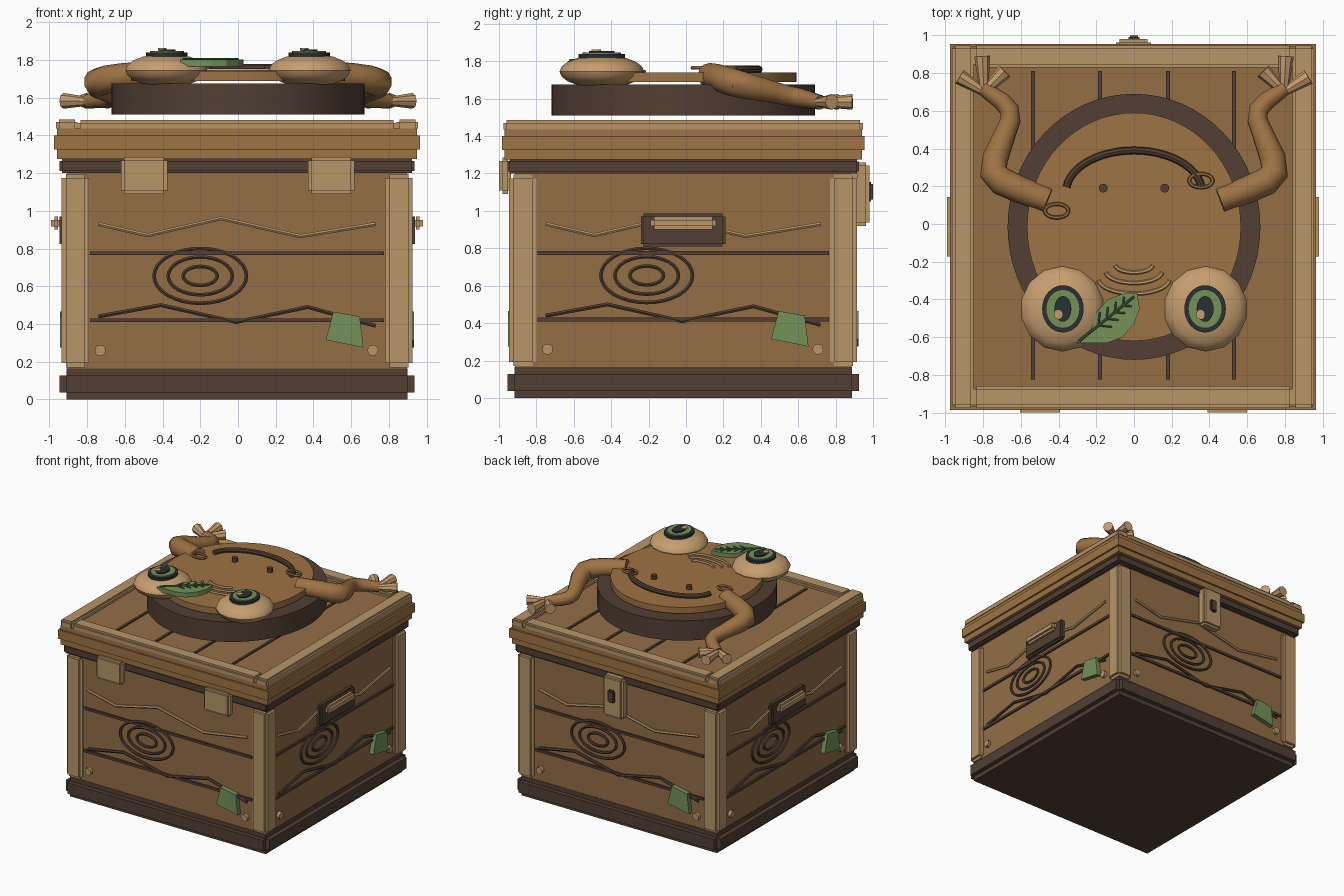
import bpy, bmesh
from math import sin, cos, pi
from mathutils import Matrix, Vector

if "Cube" in bpy.data.objects:
    bpy.data.objects.remove(bpy.data.objects["Cube"], do_unlink=True)


def material(name, hexa):
    rgb = [int(hexa[i:i + 2], 16) / 255 for i in (0, 2, 4)]
    col = [c / 12.92 if c < 0.04 else ((c + 0.055) / 1.055) ** 2.4 for c in rgb] + [1]
    m = bpy.data.materials.new(name)
    m.use_nodes = True
    m.diffuse_color = col
    m.node_tree.nodes["Principled BSDF"].inputs["Base Color"].default_value = col
    return m


PANEL = material("panel brown", "936e46")
BAND = material("warm brown", "9e7344")
TRIM = material("light trim", "b89569")
DARK = material("dark wood", "523f33")
SKIN = material("pale tan", "c69e6f")
GREEN = material("leaf green", "749159")
VEIN = material("vein green", "47633b")
BLACK = material("eye black", "283034")

C = Vector((-0.005, -0.015, 0))
CENTRE = Matrix.Translation(C)


def add(name, me, mat, smooth=False, matrix=None):
    me.materials.clear()
    me.materials.append(mat)
    if smooth:
        me.shade_smooth()
        me.set_sharp_from_angle(angle=0.7)
    ob = bpy.data.objects.new(name, me)
    bpy.context.collection.objects.link(ob)
    if matrix:
        ob.matrix_world = matrix
    return ob


def from_bm(name, bm, mat, smooth=False, matrix=None):
    bmesh.ops.recalc_face_normals(bm, faces=bm.faces)
    me = bpy.data.meshes.new(name)
    bm.to_mesh(me)
    bm.free()
    return add(name, me, mat, smooth, matrix)


def box(name, lo, hi, mat, notch=0.0, matrix=CENTRE):
    """Box with notched edges: three crossing blocks, each full along one axis."""
    lo, hi = Vector(lo), Vector(hi)
    bm = bmesh.new()
    for axis in range(3 if notch else 1):
        size = hi - lo
        for j in range(3):
            if notch and j != axis:
                size[j] -= 2 * notch
        bmesh.ops.create_cube(bm, size=1, matrix=Matrix.Translation((lo + hi) / 2)
                              @ Matrix.Diagonal((*size, 1)))
    return from_bm(name, bm, mat, False, matrix)


def disc(name, x, y, z0, z1, rx, ry, mat, sides=48):
    bm = bmesh.new()
    bmesh.ops.create_cone(bm, cap_ends=True, segments=sides, radius1=1, radius2=1, depth=1,
                          matrix=Matrix.Translation((x, y, (z0 + z1) / 2))
                          @ Matrix.Diagonal((rx, ry, z1 - z0, 1)))
    return from_bm(name, bm, mat, True)


def prism(name, pts, push, mat, matrix=None):
    bm = bmesh.new()
    face = bm.faces.new([bm.verts.new(p) for p in pts])
    new = bmesh.ops.extrude_face_region(bm, geom=[face], use_keep_orig=True)["geom"]
    bmesh.ops.translate(bm, vec=push, verts=[v for v in new if isinstance(v, bmesh.types.BMVert)])
    return from_bm(name, bm, mat, False, matrix)


def tube(name, pts, radius, mat, matrix=None, radii=None, cyclic=False, res=1):
    cu = bpy.data.curves.new(name, "CURVE")
    cu.dimensions = "3D"
    cu.bevel_depth = radius
    cu.bevel_resolution = res
    cu.use_fill_caps = True
    sp = cu.splines.new("POLY")
    sp.points.add(len(pts) - 1)
    for i, p in enumerate(pts):
        sp.points[i].co = (*p, 1)
        sp.points[i].radius = radii[i] if radii else 1
    sp.use_cyclic_u = cyclic
    tmp = bpy.data.objects.new(name + "_path", cu)
    me = bpy.data.meshes.new_from_object(tmp)
    bpy.data.objects.remove(tmp)
    bpy.data.curves.remove(cu)
    return add(name, me, mat, True, matrix)


def ellipse(cx, cy, rx, ry, a0=0.0, a1=2 * pi, n=32):
    return [(cx + rx * cos(a0 + (a1 - a0) * i / n), cy + ry * sin(a0 + (a1 - a0) * i / n))
            for i in range(n + (a1 - a0 < 6))]


# Crate body, base, collar and lid slab
box("base", (-.94, -.94, 0), (.94, .94, .165), DARK, .037)
box("body", (-.9, -.9, .05), (.9, .9, 1.25), PANEL)
box("collar", (-.94, -.94, 1.2), (.94, .94, 1.275), DARK, .012)
box("lid_band", (-.97, -.97, 1.325), (.97, .97, 1.4), BAND)
box("lid_slab", (-.955, -.955, 1.275), (.955, .955, 1.435), BAND)
box("lid_panel", (-.87, -.87, 1.4), (.87, .87, 1.45), PANEL)

# Four matching sides
F = -.905
for k, side in enumerate(("front", "left", "back", "right")):
    M = CENTRE @ Matrix.Rotation(k * pi / 2, 4, "Z")
    box(side + "_post", (-.93, -.93, .17), (-.785, -.785, 1.195), TRIM, .022, M)
    for z in (.42, .775):
        box(side + "_groove", (-.78, F - .01, z - .01), (.78, F + .02, z + .01), DARK, 0, M)
    wave = [(-.735, .93), (-.475, .87), (-.085, .96), (.335, .865), (.735, .93)]
    tube(side + "_light_wave", [(x, F, z) for x, z in wave], .012, TRIM, M)
    wave = [(-.735, .44), (-.405, .5), (-.005, .41), (.375, .49), (.735, .39)]
    tube(side + "_dark_wave", [(x, F, z) for x, z in wave], .012, DARK, M)
    for rx, rz in ((.245, .145), (.17, .1), (.09, .05)):
        tube(side + "_grain_ring", [(x, F, z) for x, z in ellipse(-.195, .655, rx, rz)],
             .011, DARK, M, cyclic=True)
    leaf = [(.51, .465), (.65, .44), (.67, .275), (.47, .315)]
    prism(side + "_leaf", [(x, -.9, z) for x, z in leaf], (0, -.038, 0), GREEN, M)
    for x in (-.725, .72):
        bm = bmesh.new()
        bmesh.ops.create_cone(bm, cap_ends=True, segments=12, radius1=.029, radius2=.029, depth=.04,
                              matrix=Matrix.Translation((x, F, .26)) @ Matrix.Rotation(pi / 2, 4, "X"))
        from_bm(side + "_rivet", bm, TRIM, True, M)

# Lid rim and plank grooves
for s in (-1, 1):
    x0, x1 = sorted((s * .845, s * .96))
    box("rim_side", (x0, -.96, 1.42), (x1, .96, 1.485), TRIM, .015)
    box("rim_end", (-.845, x0, 1.42), (.845, x1, 1.48), TRIM, .015)
for x in (-.53, -.175, .185, .535):
    box("lid_groove", (x - .01, -.81, 1.44), (x + .01, .825, 1.46), DARK)

# Hinges, clasp and handles
for x in (-.493, .5):
    box("hinge", (x - .123, -.985, 1.09), (x + .123, -.92, 1.285), TRIM, .018)
box("clasp", (-.09, .91, .92), (.095, .995, 1.26), TRIM, .018)
box("clasp_slot", (-.025, .97, 1.05), (.035, 1.015, 1.155), DARK, .01)
for k in (1, 3):
    M = CENTRE @ Matrix.Rotation(k * pi / 2, 4, "Z")
    box("handle_plate", (-.225, -.942, .81), (.225, -.89, .985), DARK, .014, M)
    box("handle_bar", (-.175, -.985, .9), (.175, -.93, .97), TRIM, .018, M)

# Round plaque with face
disc("plaque", 0, -.015, 1.51, 1.675, .67, .705, DARK, 64)
disc("face_plate", 0, -.015, 1.688, 1.74, .567, .605, BAND, 64)
for s in (-1, 1):
    ex = s * .38
    bm = bmesh.new()
    bmesh.ops.create_uvsphere(bm, u_segments=14, v_segments=10, radius=1,
                              matrix=Matrix.Translation((ex, -.45, 1.745))
                              @ Matrix.Diagonal((.222, .226, .088, 1)))
    from_bm("eye_mound", bm, SKIN, True)
    ex = s * .377
    disc("eye_rim", ex, -.45, 1.815, 1.838, .11, .125, BLACK, 32)
    disc("iris", ex, -.45, 1.835, 1.847, .09, .103, GREEN, 32)
    disc("pupil", ex, -.45, 1.845, 1.856, .045, .068, BLACK, 24)
    disc("eye_glint", ex - .025, -.48, 1.853, 1.863, .023, .025, SKIN, 16)
    disc("nostril", s * .163, .19, 1.735, 1.772, .023, .023, DARK, 16)
    # Arm, bent at elbow and wrist
    arm = [(.455, .125, 1.725), (.6, .18, 1.712), (.7, .225, 1.695), (.745, .275, 1.68),
           (.735, .35, 1.662), (.69, .46, 1.637), (.655, .55, 1.615), (.66, .605, 1.605),
           (.7, .65, 1.595), (.8, .72, 1.58)]
    tube("arm", [(s * x, y, z) for x, y, z in arm], .07, BAND, res=4,
         radii=[.95, 1.03, 1.08, 1.08, 1, .85, .78, .75, .7, .55])
    # Spread fingers
    for fx, fy in ((.925, .78), (.805, .89), (.685, .81)):
        tube("finger", [(s * .795, .7, 1.58), (s * fx, fy, 1.583)], .042, SKIN,
             radii=[.55, 1], res=2)

# Mouth, cheek rings and brow wrinkles
mouth = ellipse(0, .17, .36, .22, .12, pi - .12, 24)
tube("mouth", [(x, y, 1.757) for x, y in mouth], .02, DARK, res=2)
for x, y in ((-.41, .07), (.355, .23)):
    tube("cheek_ring", [(a, b, 1.765) for a, b in ellipse(x, y, .062, .036)], .01, BAND, cyclic=True)
for r, y in ((.1, -.215), (.15, -.25), (.19, -.29)):
    arc = ellipse(0, y, r, r * .42, pi + .1, 2 * pi - .1, 16)
    tube("brow_wrinkle", [(a, b, 1.745) for a, b in arc], .011, SKIN)

# Leaf with veins lying by the eye
leaf = [(-.305, -.63), (-.23, -.57), (-.2, -.47), (-.14, -.4), (-.06, -.37), (.018, -.365),
        (.03, -.45), (0, -.53), (-.06, -.6), (-.14, -.63)]
prism("top_leaf", [(x, y, 1.765) for x, y in leaf], (0, 0, .037), GREEN)
root, tip = Vector((-.29, -.62, 1.805)), Vector((0, -.385, 1.805))
tube("leaf_midrib", [root, tip], .007, VEIN)
along = (tip - root).normalized()
across = Vector((-along.y, along.x, 0))
for t in (.35, .5, .65, .8):
    p = root.lerp(tip, t)
    for s in (-1, 1):
        tube("leaf_vein", [p, p + (along + s * across) * (.065 - .04 * t)], .005, VEIN)
